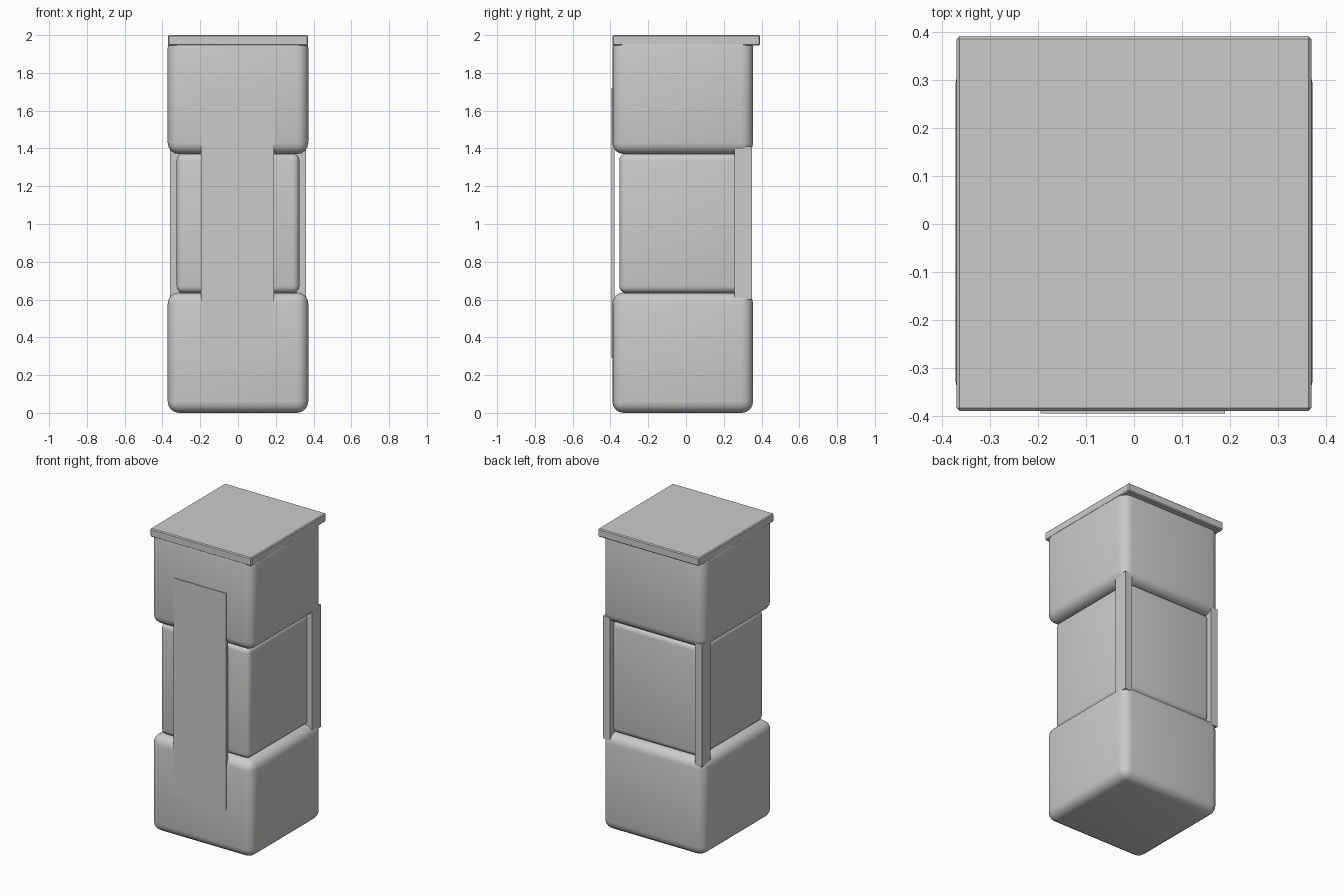
import bpy
import bmesh
import math
from mathutils import Vector

default = bpy.data.objects.get("Cube")
if default:
    bpy.data.objects.remove(default, do_unlink=True)

grey = bpy.data.materials.new("light_grey")
grey.use_nodes = True
colour = (0.6, 0.6, 0.59, 1)
grey.diffuse_color = colour
grey.node_tree.nodes["Principled BSDF"].inputs["Base Color"].default_value = colour


def box(name, low, high, radius=0, segments=4):
    """Axis-aligned box between two corners, with optional rounded edges."""
    low, high = Vector(low), Vector(high)
    bm = bmesh.new()
    bmesh.ops.create_cube(bm, size=1)
    bmesh.ops.scale(bm, vec=high - low, verts=bm.verts)
    if radius:
        bmesh.ops.bevel(bm, geom=bm.edges[:], offset=radius, segments=segments,
                        profile=0.5, affect='EDGES')
    mesh = bpy.data.meshes.new(name)
    bm.to_mesh(mesh)
    bm.free()
    mesh.materials.append(grey)
    obj = bpy.data.objects.new(name, mesh)
    obj.location = (low + high) / 2
    bpy.context.collection.objects.link(obj)
    if segments > 1 and radius:
        bpy.ops.object.select_all(action='DESELECT')
        obj.select_set(True)
        bpy.context.view_layer.objects.active = obj
        bpy.ops.object.shade_smooth_by_angle(angle=math.radians(35))
    return obj


# Stacked rounded body, with a narrower middle
box("lower_block", (-0.372, -0.39, 0), (0.372, 0.355, 0.638), 0.06)
box("middle_block", (-0.325, -0.353, 0.636), (0.325, 0.32, 1.372), 0.035)
box("upper_block", (-0.372, -0.39, 1.37), (0.372, 0.355, 1.995), 0.06)

# Flat lid overhanging the back
box("lid", (-0.37, -0.39, 1.945), (0.37, 0.392, 2), 0.006, 1)

# Tall plate on the front
box("front_panel", (-0.195, -0.395, 0.29), (0.19, -0.378, 1.72))

# Posts bridging the two blocks at the back corners
for side, name in ((1, "left_post"), (-1, "right_post")):
    xs = sorted((side * 0.31, side * 0.361))
    box(name, (xs[0], 0.258, 0.6), (xs[1], 0.35, 1.41))
